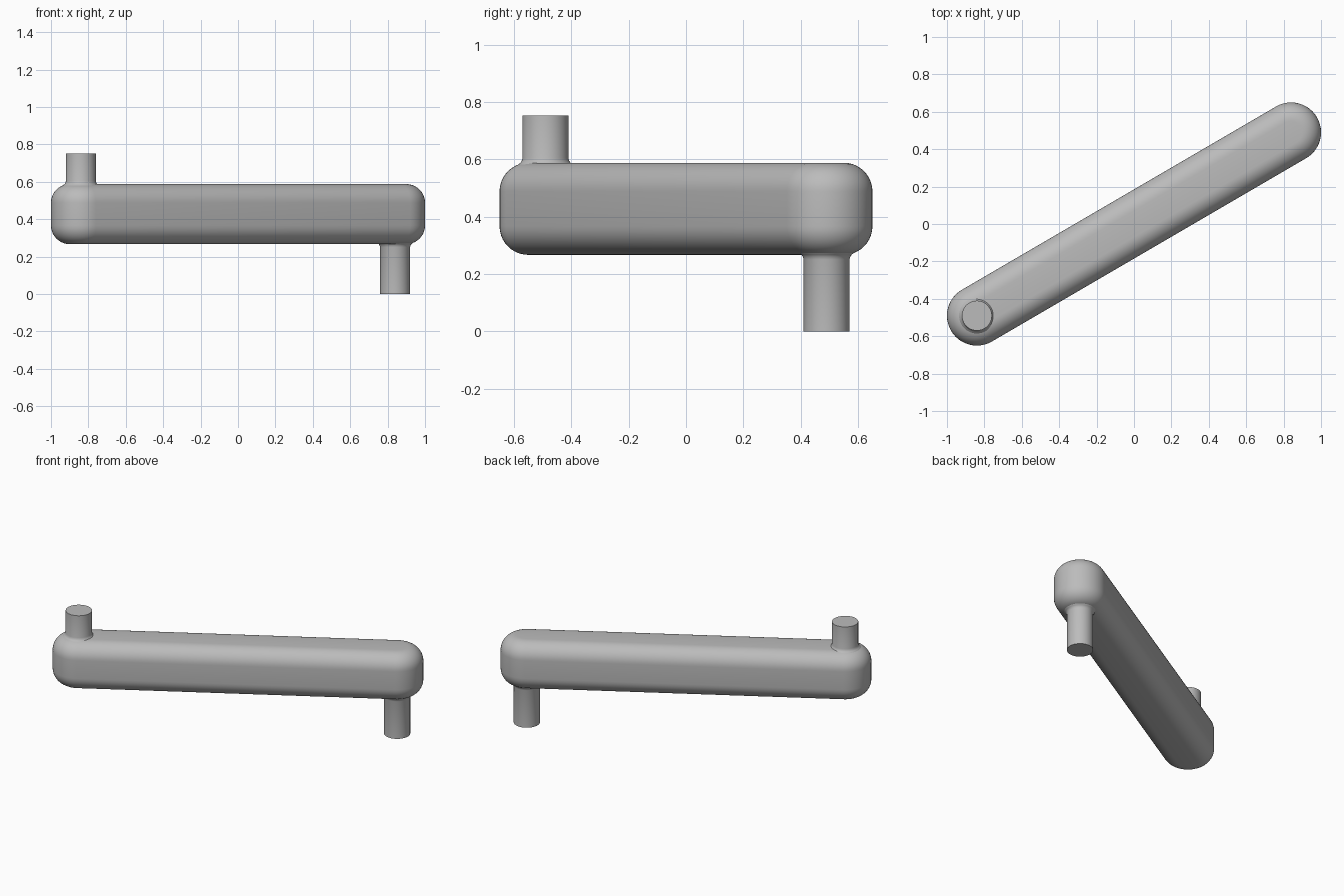
import bpy, bmesh, math

if "Cube" in bpy.data.objects:
    bpy.data.objects.remove(bpy.data.objects["Cube"], do_unlink=True)

END_X, END_Y = 0.84, 0.49          # pivot centre at the left end
RADIUS, ROUND = 0.16, 0.1          # arm half width, edge rounding
BOTTOM, TOP, HEIGHT = 0.267, 0.588, 0.752
PIN = 0.08

grey = bpy.data.materials.new("plain grey")
grey.use_nodes = True
colour = (0.5, 0.5, 0.5, 1)
grey.diffuse_color = colour
grey.node_tree.nodes["Principled BSDF"].inputs["Base Color"].default_value = colour


def loft(name, rings):
    """Join rings of points into a closed, capped, smooth solid."""
    bm = bmesh.new()
    loops = [[bm.verts.new(p) for p in ring] for ring in rings]
    n = len(loops[0])
    for a, b in zip(loops, loops[1:]):
        for i in range(n):
            j = (i + 1) % n
            bm.faces.new((a[i], a[j], b[j], b[i]))
    bm.faces.new(loops[0][::-1])
    bm.faces.new(loops[-1])
    bmesh.ops.recalc_face_normals(bm, faces=bm.faces)
    mesh = bpy.data.meshes.new(name)
    bm.to_mesh(mesh)
    bm.free()
    mesh.materials.append(grey)
    obj = bpy.data.objects.new(name, mesh)
    bpy.context.collection.objects.link(obj)
    bpy.ops.object.select_all(action="DESELECT")
    obj.select_set(True)
    bpy.context.view_layer.objects.active = obj
    bpy.ops.object.shade_smooth_by_angle(angle=math.radians(40))
    return obj


def capsule_ring(r, z, steps=24):
    """Rounded-end outline around both pivot centres."""
    lean = math.atan2(END_Y, END_X)
    ring = []
    for side in (1, -1):
        start = lean - side * math.pi / 2
        for i in range(steps + 1):
            a = start + math.pi * i / steps
            ring.append((side * END_X + r * math.cos(a), side * END_Y + r * math.sin(a), z))
    return ring


def circle_ring(x, y, r, z, steps=48):
    angles = [math.tau * i / steps for i in range(steps)]
    return [(x + r * math.cos(a), y + r * math.sin(a), z) for a in angles]


# Arm: quarter-round edges below and above straight sides
arc = [math.pi / 2 * i / 10 for i in range(11)]
inner = RADIUS - ROUND
profile = [(inner + ROUND * math.sin(a), BOTTOM + ROUND * (1 - math.cos(a))) for a in arc]
profile += [(inner + ROUND * math.cos(a), TOP - ROUND * (1 - math.sin(a))) for a in arc]
loft("crank_arm", [capsule_ring(r, z) for r, z in profile])


# Pins: straight cylinders with a small flare where they meet the arm
def pin(name, side, base, tip):
    up = 1 if tip > base else -1
    flare = [(0.018, -0.012), (0.015, -0.006), (0.008, -0.001), (0.003, 0.006), (0, 0.016)]
    rings = [circle_ring(side * END_X, side * END_Y, PIN + r, base + up * h) for r, h in flare]
    rings.append(circle_ring(side * END_X, side * END_Y, PIN, tip))
    loft(name, rings)


pin("upper_pin", -1, TOP, HEIGHT)
pin("lower_pin", 1, BOTTOM, 0)
